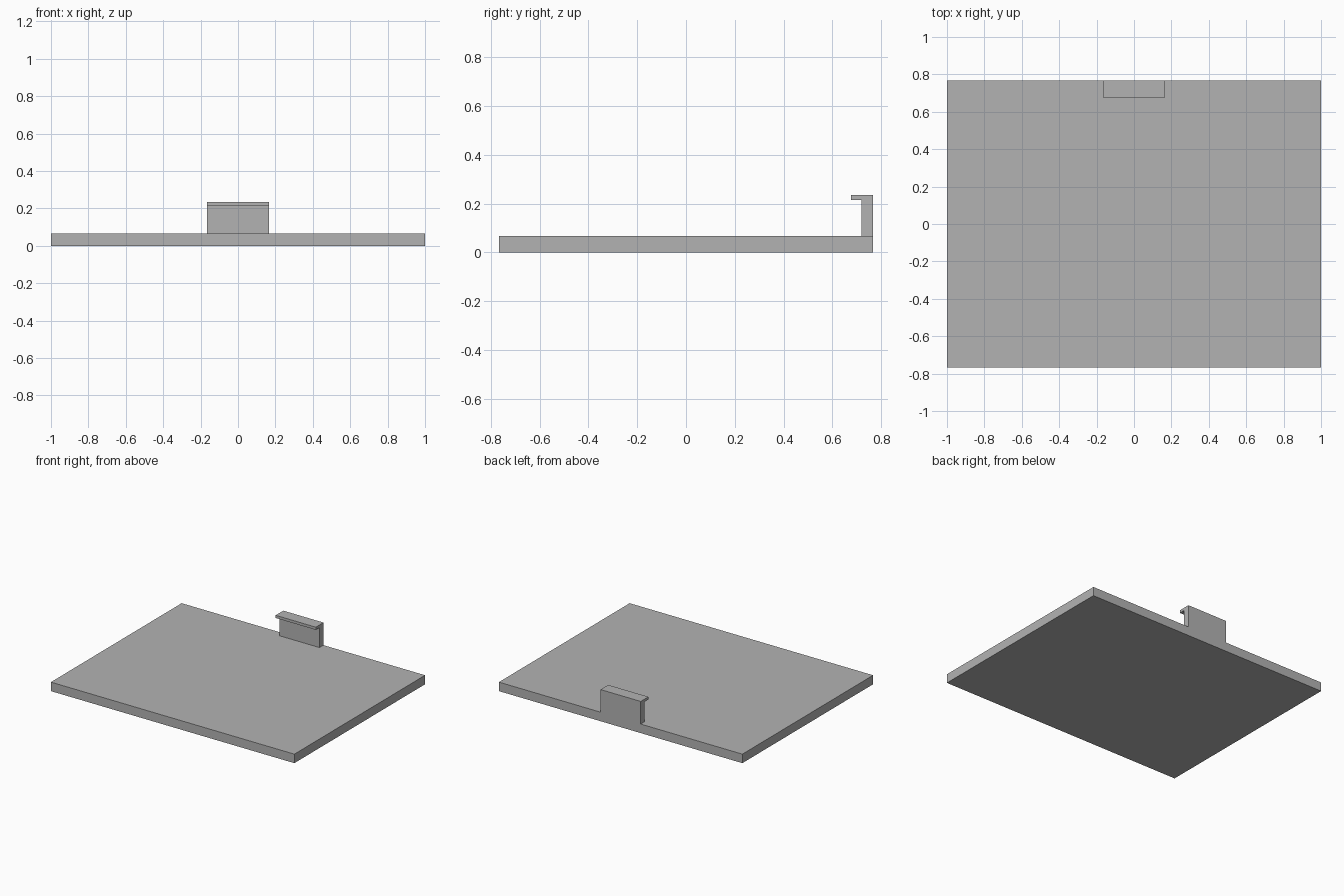
import bpy
import bmesh
from mathutils import Vector

cube = bpy.data.objects.get("Cube")
if cube:
    bpy.data.objects.remove(cube, do_unlink=True)

# Single flat grey
grey = bpy.data.materials.new("plain grey")
grey.use_nodes = True
colour = (0.45, 0.45, 0.45, 1)
grey.diffuse_color = colour
grey.node_tree.nodes["Principled BSDF"].inputs["Base Color"].default_value = colour


def extrude_profile(name, profile, half_width):
    """Extrude a closed (y, z) profile along x, centred on x = 0."""
    bm = bmesh.new()
    face = bm.faces.new([bm.verts.new((-half_width, y, z)) for y, z in profile])
    side = bmesh.ops.extrude_face_region(bm, geom=[face])
    verts = [g for g in side["geom"] if isinstance(g, bmesh.types.BMVert)]
    bmesh.ops.translate(bm, verts=verts, vec=Vector((2 * half_width, 0, 0)))
    bmesh.ops.recalc_face_normals(bm, faces=bm.faces)
    mesh = bpy.data.meshes.new(name)
    bm.to_mesh(mesh)
    bm.free()
    mesh.materials.append(grey)
    obj = bpy.data.objects.new(name, mesh)
    bpy.context.collection.objects.link(obj)
    return obj


BACK = 0.767    # half depth of the plate
PLATE = 0.067   # plate thickness
TOP = 0.235     # top of the hook

# Flat base plate
extrude_profile("base_plate",
                [(-BACK, 0), (BACK, 0), (BACK, PLATE), (-BACK, PLATE)], 1.0)

# Upright tab on the back edge with a lip overhanging forwards
extrude_profile("hook_tab",
                [(BACK, PLATE), (BACK, TOP), (0.677, TOP), (0.677, 0.215),
                 (0.72, 0.215), (0.72, PLATE)], 0.165)
